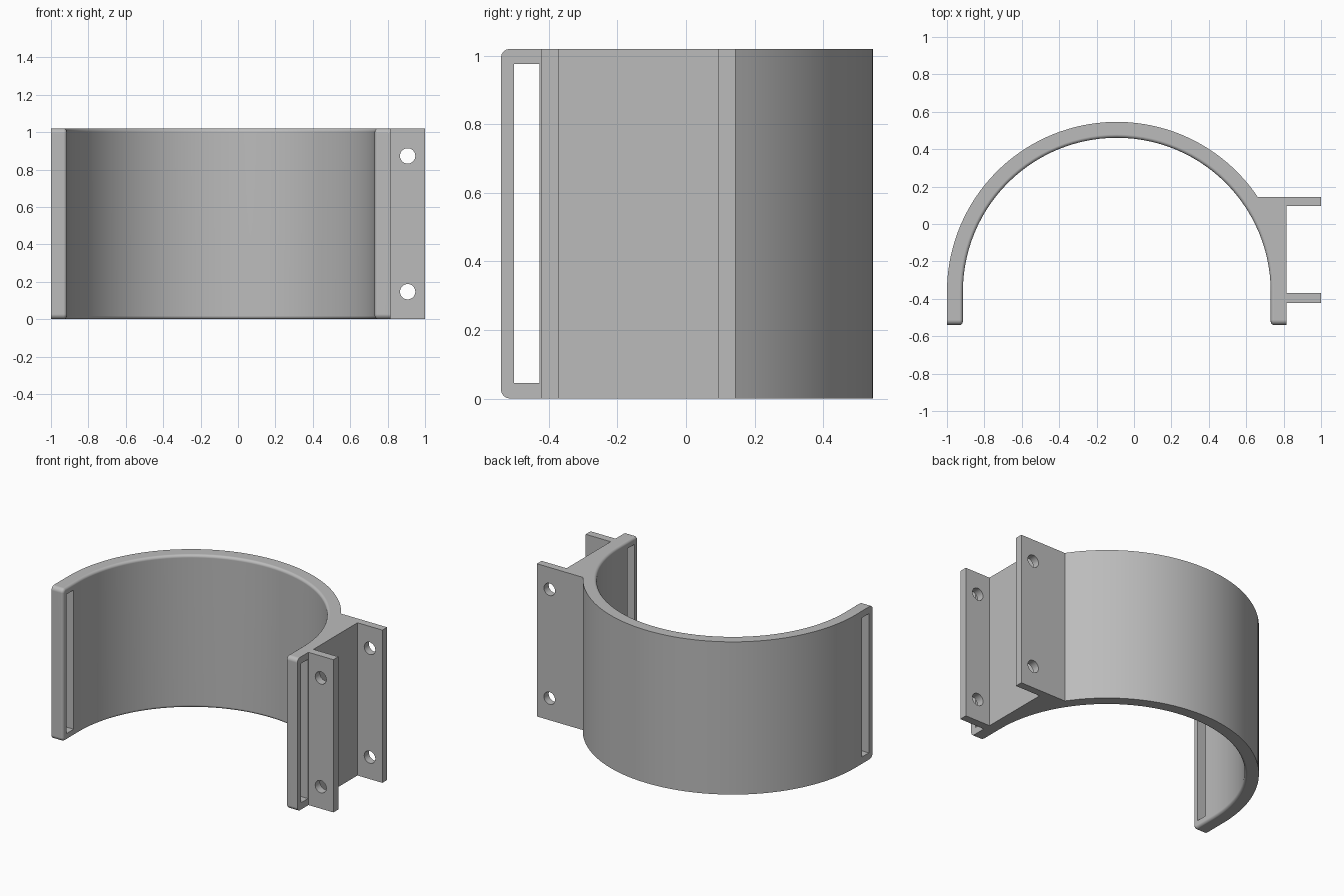
import bpy, bmesh, math
from mathutils import Vector

cube = bpy.data.objects.get("Cube")
if cube:
    bpy.data.objects.remove(cube, do_unlink=True)

CX, CY = -0.092, -0.362        # centre of the arch
R_OUT, R_IN = 0.908, 0.823
H, Y_END = 1.02, -0.54
X_WEB, Y_BACK = CX + R_OUT, 0.145
SEG = 56

grey = bpy.data.materials.new("plain grey")
grey.use_nodes = True
grey.diffuse_color = (0.5, 0.5, 0.5, 1)
grey.node_tree.nodes["Principled BSDF"].inputs["Base Color"].default_value = (0.5, 0.5, 0.5, 1)


def arc(r, a0, a1):
    return [(CX + r * math.cos(a0 + (a1 - a0) * i / SEG),
             CY + r * math.sin(a0 + (a1 - a0) * i / SEG)) for i in range(SEG + 1)]


# Arch outline with the mounting channel on its left side
start = math.asin((Y_BACK - CY) / R_OUT)
outline = [(CX - R_OUT, Y_END), (CX - R_IN, Y_END)]
outline += arc(R_IN, math.pi, 0)
outline += [(CX + R_IN, Y_END), (X_WEB, Y_END),
            (X_WEB, -0.422), (1, -0.422), (1, -0.37), (X_WEB, -0.37),
            (X_WEB, 0.095), (1, 0.095), (1, Y_BACK)]
outline += arc(R_OUT, start, math.pi)

bm = bmesh.new()
face = bm.faces.new([bm.verts.new((x, y, 0)) for x, y in outline])
top = bmesh.ops.extrude_face_region(bm, geom=[face])["geom"]
bmesh.ops.translate(bm, verts=[v for v in top if isinstance(v, bmesh.types.BMVert)], vec=(0, 0, H))
bmesh.ops.recalc_face_normals(bm, faces=bm.faces)


def round_edges(edges, radius):
    bmesh.ops.bevel(bm, geom=edges, offset=radius, segments=4, profile=0.5,
                    affect='EDGES', clamp_overlap=True)


# Rounded corners at the tips of both legs
round_edges([e for e in bm.edges
             if all(abs(v.co.y - Y_END) < 1e-4 for v in e.verts)
             and abs(e.verts[0].co.z - e.verts[1].co.z) < 1e-4], 0.027)


# Soft rim all around the inner wall
def on_inner_wall(v):
    dx, dy = v.co.x - CX, max(v.co.y - CY, 0)
    return abs(math.hypot(dx, dy) - R_IN) < 1e-3


inner = {f for f in bm.faces if all(on_inner_wall(v) for v in f.verts)}
round_edges([e for e in bm.edges if sum(f in inner for f in e.link_faces) == 1], 0.018)

mesh = bpy.data.meshes.new("arch_bracket")
bm.to_mesh(mesh)
bm.free()
bracket = bpy.data.objects.new("arch_bracket", mesh)
bpy.context.collection.objects.link(bracket)
mesh.materials.append(grey)

# Cutters: strap slot through both legs, screw holes through both flanges
cutters = []
bpy.ops.mesh.primitive_cube_add(size=1, location=(CX, -0.464, H / 2))
slot = bpy.context.object
slot.name = "strap_slot_cutter"
slot.scale = (2.1, 0.074, 0.93)
cutters.append(slot)
for z in (0.147, 0.873):
    bpy.ops.mesh.primitive_cylinder_add(vertices=32, radius=0.041, depth=1.2,
                                        location=(0.907, -0.14, z), rotation=(math.pi / 2, 0, 0))
    bpy.context.object.name = "screw_hole_cutter"
    cutters.append(bpy.context.object)

bpy.ops.object.select_all(action='DESELECT')
bracket.select_set(True)
bpy.context.view_layer.objects.active = bracket
for cutter in cutters:
    cutter.hide_render = True
    mod = bracket.modifiers.new("cut", 'BOOLEAN')
    mod.operation, mod.solver, mod.object = 'DIFFERENCE', 'EXACT', cutter
    bpy.ops.object.modifier_apply(modifier=mod.name)
    bpy.data.objects.remove(cutter, do_unlink=True)

# Smooth curves, crisp flat faces
bpy.ops.object.shade_smooth_by_angle(angle=math.radians(30))
weighted = bracket.modifiers.new("flat_faces", 'WEIGHTED_NORMAL')
weighted.keep_sharp = True
